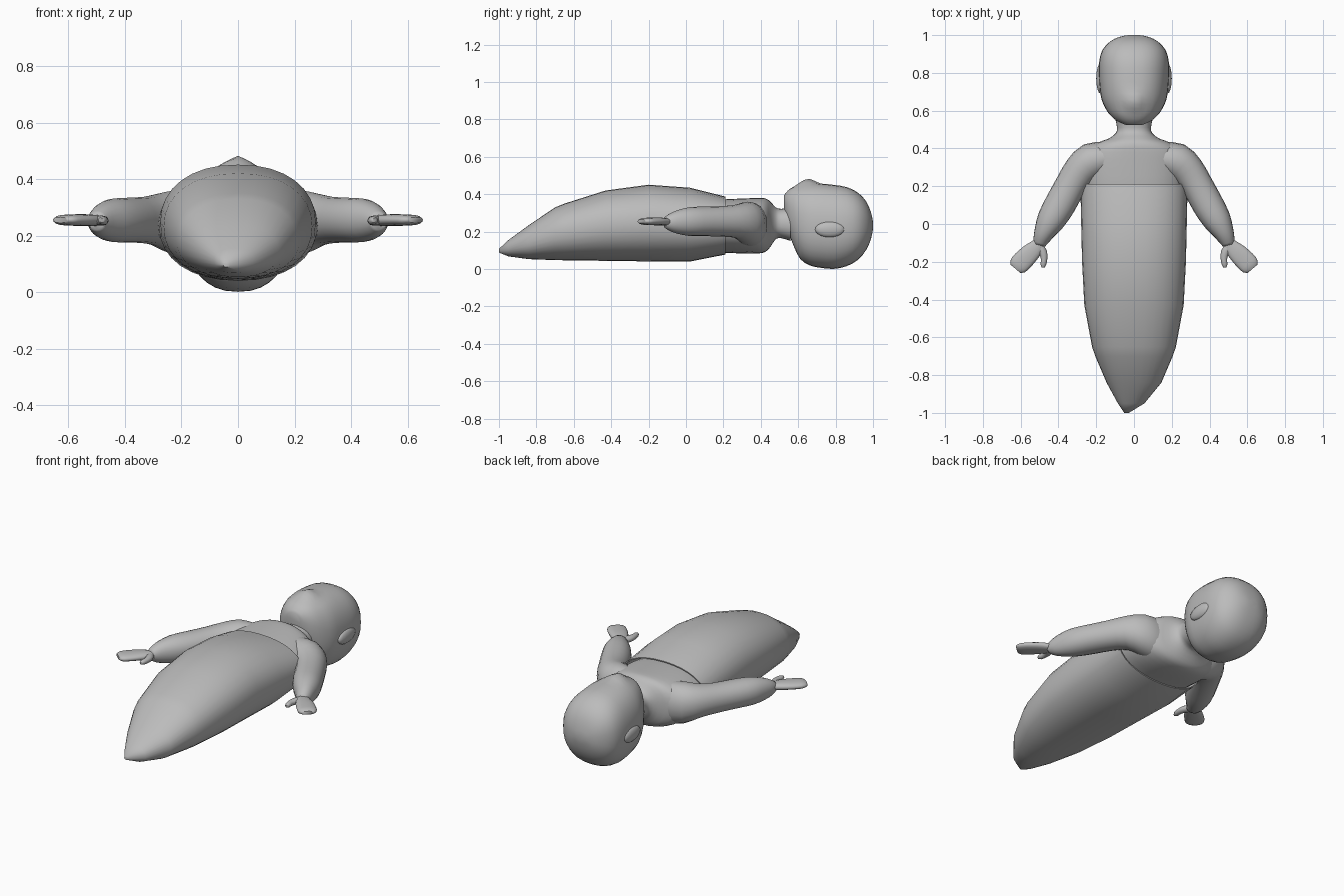
import bpy, bmesh, math
from mathutils import Vector

if "Cube" in bpy.data.objects:
    bpy.data.objects.remove(bpy.data.objects["Cube"])

grey = bpy.data.materials.new("soft grey")
grey.diffuse_color = (0.5, 0.5, 0.5, 1)
grey.use_nodes = True
grey.node_tree.nodes["Principled BSDF"].inputs["Base Color"].default_value = grey.diffuse_color


def finish(name, bm, angle=60):
    bmesh.ops.recalc_face_normals(bm, faces=bm.faces)
    me = bpy.data.meshes.new(name)
    bm.to_mesh(me)
    bm.free()
    me.materials.append(grey)
    ob = bpy.data.objects.new(name, me)
    bpy.context.collection.objects.link(ob)
    bpy.ops.object.select_all(action='DESELECT')
    bpy.context.view_layer.objects.active = ob
    ob.select_set(True)
    bpy.ops.object.shade_smooth_by_angle(angle=math.radians(angle))
    return ob


def refine(rows, steps):
    """Catmull-Rom interpolation between cross-sections."""
    out = []
    for i in range(len(rows) - 1):
        p = [rows[max(i - 1, 0)], rows[i], rows[i + 1], rows[min(i + 2, len(rows) - 1)]]
        for s in range(steps):
            t = s / steps
            out.append([0.5 * (2 * b + (c - a) * t + (2 * a - 5 * b + 4 * c - d) * t * t
                        + (3 * b - a - 3 * c + d) * t ** 3) for a, b, c, d in zip(*p)])
    return out + [list(rows[-1])]


def loft(rows, sides=24, power=2.0, steps=1, along_y=False, caps=(True, True)):
    """Rows are x, y, z, half width, half height."""
    rows = refine(rows, steps)
    bm = bmesh.new()
    rings = []
    for i, (x, y, z, w, h) in enumerate(rows):
        a, b = rows[max(i - 1, 0)], rows[min(i + 1, len(rows) - 1)]
        d = Vector((b[0] - a[0], b[1] - a[1], 0)).normalized()
        side = Vector((1, 0, 0)) if along_y else Vector((-d.y, d.x, 0))
        ring = []
        for k in range(sides):
            t = 2 * math.pi * k / sides
            c, s = math.cos(t), math.sin(t)
            u = math.copysign(abs(c) ** (2 / power), c) * w
            v = math.copysign(abs(s) ** (2 / power), s) * h
            ring.append(bm.verts.new(Vector((x, y, z + v)) + side * u))
        rings.append(ring)
    for r, q in zip(rings, rings[1:]):
        for k in range(sides):
            n = (k + 1) % sides
            bm.faces.new((r[k], r[n], q[n], q[k]))
    if caps[0]:
        bm.faces.new(rings[0])
    if caps[1]:
        bm.faces.new(rings[-1])
    return bm


def body_rows(table):
    """y, bottom, top, half width, optional x offset."""
    return [(r[4] if len(r) > 4 else 0, r[0], (r[1] + r[2]) / 2, r[3], (r[2] - r[1]) / 2)
            for r in table]


# Sleeping bag, open at the chest with a folded-in lip
bag = body_rows([
    (-1.0, .088, .108, .012, -.04), (-.95, .068, .155, .07, -.015), (-.84, .053, .235, .145),
    (-.70, .048, .33, .205), (-.65, .047, .35, .222), (-.43, .044, .42, .263),
    (-.2, .041, .451, .275), (.02, .04, .435, .28), (.212, .078, .387, .284),
    (.212, .084, .381, .278), (.08, .07, .385, .262)])
finish("sleeping_bag", loft(bag, 32, 2.2, along_y=True, caps=(True, False)))

# Torso running up into the neck
torso = body_rows([
    (0, .08, .36, .23), (.12, .085, .365, .25), (.21, .087, .373, .262), (.3, .083, .377, .265),
    (.38, .083, .38, .25), (.425, .092, .378, .205), (.452, .12, .36, .135),
    (.48, .16, .33, .097), (.51, .165, .322, .09), (.56, .15, .33, .1)])
finish("torso", loft(torso, 32, 2.25, steps=2, along_y=True))

# Head with a small nose raised on the face
head = body_rows([
    (.525, .31, .395, .045), (.545, .21, .42, .09), (.575, .125, .44, .125), (.61, .055, .45, .15),
    (.66, .02, .456, .172), (.72, .007, .457, .181), (.79, .001, .45, .186),
    (.86, .016, .438, .184), (.92, .05, .408, .168), (.965, .105, .36, .128),
    (.99, .165, .3, .08), (1.0, .215, .25, .03)])
bm = loft(head, 32, 2.3, steps=2, along_y=True)
for v in bm.verts:
    if v.co.z > .35:
        v.co.z += .031 * max(0, 1 - math.hypot(v.co.x / .065, (v.co.y - .65) / .07))
finish("head", bm)

for label, m in (("left", 1), ("right", -1)):
    # Ear
    bm = bmesh.new()
    bmesh.ops.create_uvsphere(bm, u_segments=16, v_segments=10, radius=1)
    for v in bm.verts:
        v.co = (m * .178 + v.co.x * .022, .77 + v.co.y * .08, .212 + v.co.z * .042)
    finish(label + "_ear", bm)

    # Sleeved arm, rounded at the wrist
    arm = [(.15, .345, .235, .09, .12), (.225, .33, .245, .1, .115), (.285, .28, .255, .09, .092),
           (.335, .205, .255, .083, .082), (.39, .105, .255, .083, .079),
           (.44, .02, .254, .075, .077), (.475, -.045, .252, .055, .063),
           (.492, -.085, .25, .042, .047), (.5, -.112, .25, .03, .03)]
    finish(label + "_arm", loft([(m * r[0],) + r[1:] for r in arm], 20, 2.1, steps=2))

    # Flat mitten hand
    hand = [(.49, -.085, .253, .025, .018), (.515, -.12, .254, .04, .02),
            (.55, -.155, .255, .05, .021), (.59, -.195, .255, .054, .02),
            (.615, -.222, .255, .05, .018), (.628, -.237, .255, .034, .01)]
    finish(label + "_hand", loft([(m * r[0],) + r[1:] for r in hand], 16, 2.3, steps=2))

    # Thumb
    thumb = [(.505, -.11, .253, .022, .017), (.482, -.15, .253, .022, .018),
             (.476, -.185, .253, .017, .016), (.48, -.215, .253, .015, .014),
             (.482, -.231, .253, .007, .007)]
    finish(label + "_thumb", loft([(m * r[0],) + r[1:] for r in thumb], 12, steps=2))
